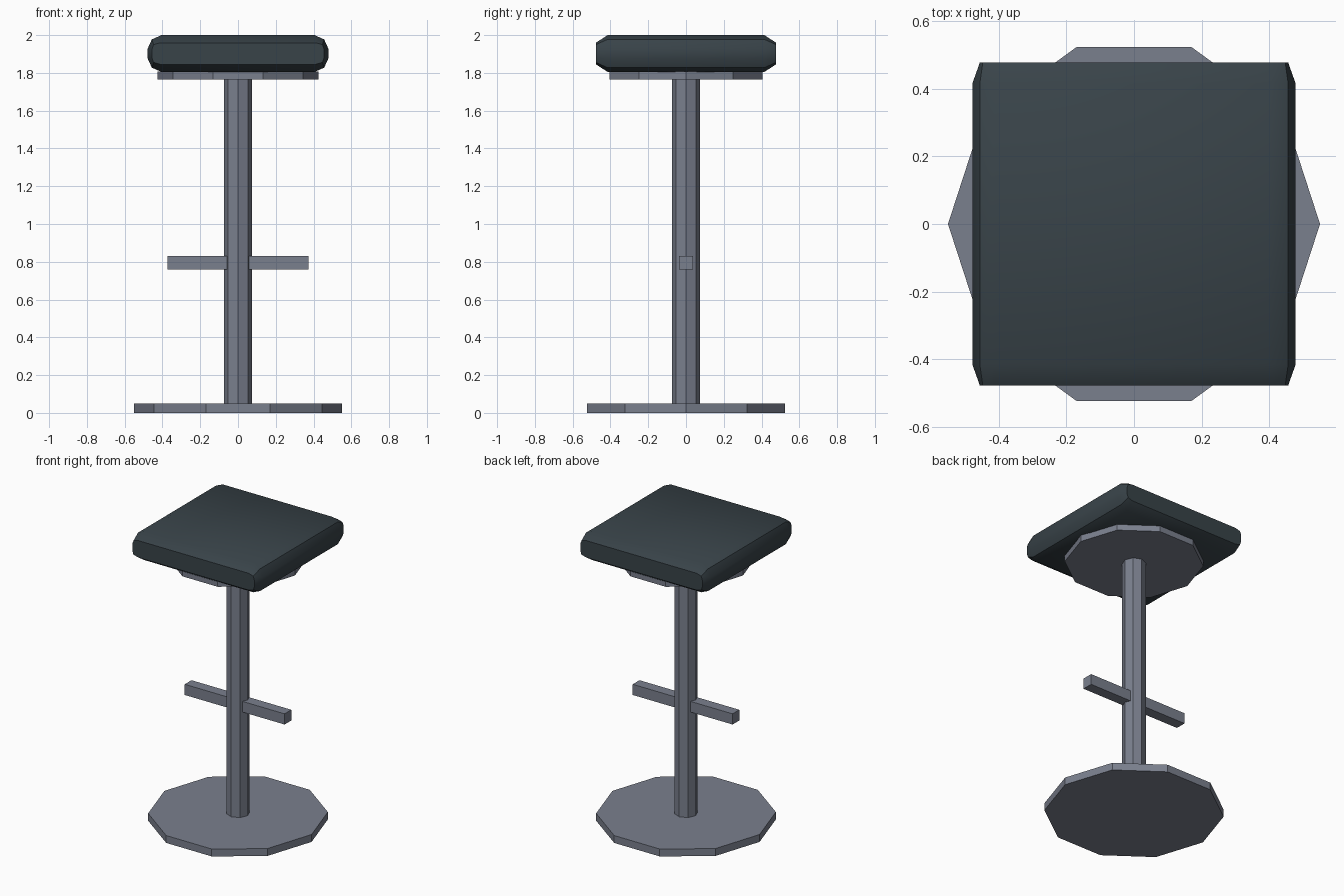
import bpy, bmesh, math

if "Cube" in bpy.data.objects:
    bpy.data.objects.remove(bpy.data.objects["Cube"])


def material(name, rgb):
    m = bpy.data.materials.new(name)
    m.diffuse_color = (*rgb, 1)
    m.use_nodes = True
    m.node_tree.nodes["Principled BSDF"].inputs["Base Color"].default_value = m.diffuse_color
    return m


metal = material("grey metal", (0.195, 0.215, 0.27))
leather = material("dark leather", (0.040, 0.056, 0.066))


def loft(name, rings, mat):
    """Skin matching rings of points and cap both ends."""
    bm = bmesh.new()
    loops = [[bm.verts.new(p) for p in ring] for ring in rings]
    n = len(loops[0])
    for a, b in zip(loops, loops[1:]):
        for i in range(n):
            j = (i + 1) % n
            bm.faces.new((a[i], a[j], b[j], b[i]))
    bm.faces.new(loops[0][::-1])
    bm.faces.new(loops[-1])
    bmesh.ops.recalc_face_normals(bm, faces=bm.faces)
    me = bpy.data.meshes.new(name)
    bm.to_mesh(me)
    bm.free()
    me.materials.append(mat)
    ob = bpy.data.objects.new(name, me)
    bpy.context.collection.objects.link(ob)
    return ob


def prism(name, sides, r, z0, z1):
    ang = [2 * math.pi * i / sides for i in range(sides)]
    loft(name, [[(r * math.cos(a), r * math.sin(a), z) for a in ang]
                for z in (z0, z1)], metal)


# Base disc, column and plate under the seat
prism("base", 10, 0.55, 0.0, 0.05)
prism("column", 8, 0.073, 0.05, 1.77)
prism("seat_plate", 10, 0.425, 1.765, 1.808)

# Foot rest bar through the column
h = 0.036
loft("foot_rest", [[(x, -h, 0.795 - h), (x, h, 0.795 - h),
                    (x, h, 0.795 + h), (x, -h, 0.795 + h)]
                   for x in (-0.373, 0.373)], metal)


# Cushion: rounded profile along y with smaller end caps
def section(y, quarter):
    q = quarter
    pts = q + [(x, -z) for x, z in q[::-1]]
    pts += [(-x, z) for x, z in pts[::-1]]
    return [(x, y, 1.9025 + z) for x, z in pts]


body = [(0.405, 0.0975), (0.456, 0.075), (0.478, 0.027)]
cap = [(0.412, 0.057), (0.447, 0.047), (0.456, 0.022)]
seat = loft("seat", [section(-0.477, cap), section(-0.415, body),
                     section(0.415, body), section(0.477, cap)], leather)

bpy.ops.object.select_all(action='DESELECT')
seat.select_set(True)
bpy.context.view_layer.objects.active = seat
bpy.ops.object.shade_smooth_by_angle(angle=math.radians(30))
